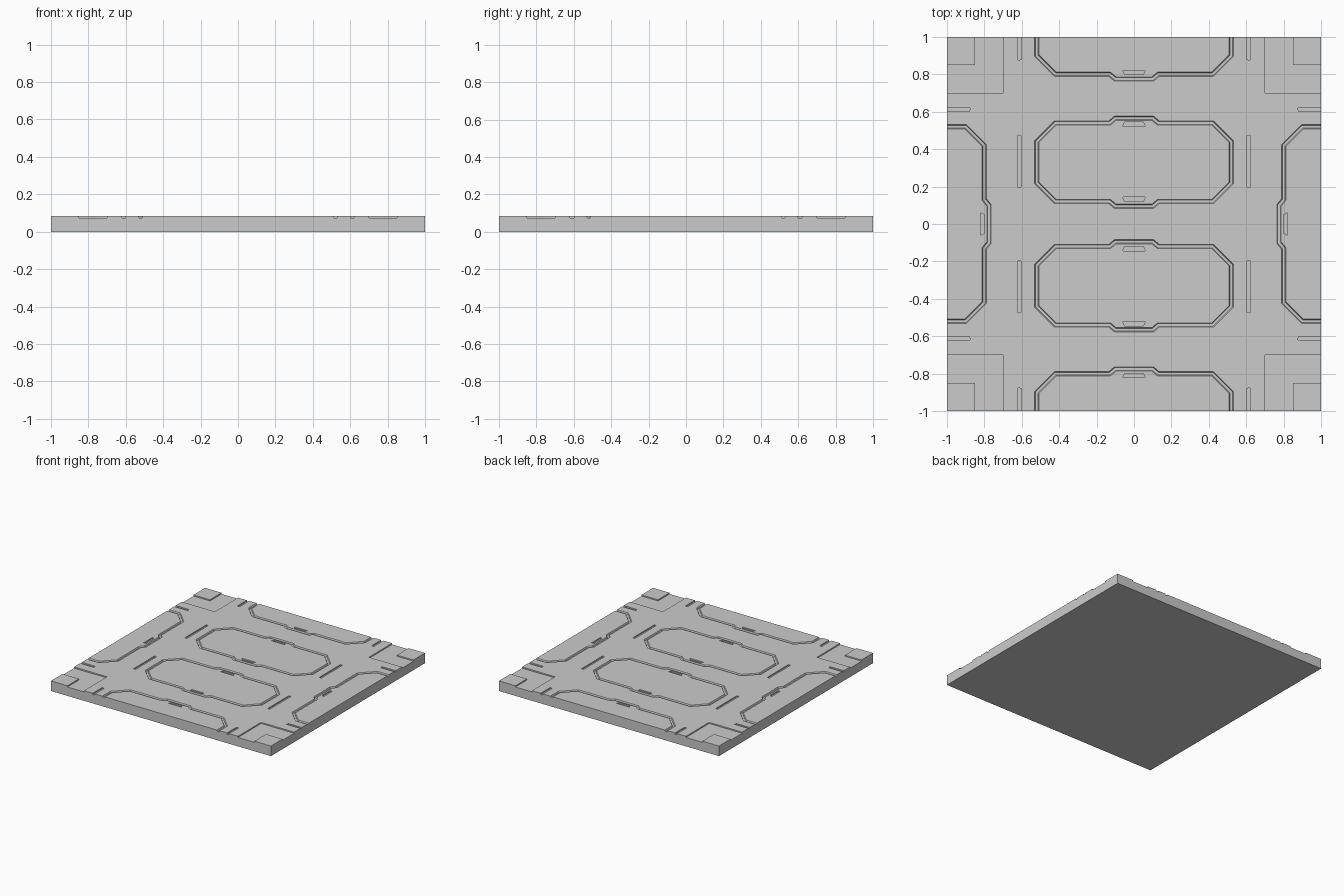
import bpy, bmesh, math
from mathutils import Vector, Matrix

if "Cube" in bpy.data.objects:
    bpy.data.objects.remove(bpy.data.objects["Cube"])

TOP = 0.083     # deck height
DEPTH = 0.01    # depth of all recesses
cut = bmesh.new()


def prism(pts):
    """Straight-walled recess with the given plan outline."""
    rings = [[cut.verts.new((p[0], p[1], z)) for p in pts] for z in (TOP - DEPTH, TOP + 0.02)]
    cut.faces.new(rings[0])
    cut.faces.new(rings[1])
    n = len(pts)
    for i in range(n):
        j = (i + 1) % n
        cut.faces.new((rings[0][i], rings[0][j], rings[1][j], rings[1][i]))


def groove(pts, closed=False):
    """Narrow channel with slanted walls following a path."""
    p = [Vector(q) for q in pts]
    n = len(p)
    section = ((-0.014, DEPTH * 0.5), (0.014, DEPTH * 0.5), (0.007, -DEPTH), (-0.007, -DEPTH))
    rings = []
    for i in range(n):
        before = p[i] - p[i - 1] if closed or i > 0 else p[1] - p[0]
        after = p[(i + 1) % n] - p[i] if closed or i < n - 1 else before
        n1 = Vector((-before.y, before.x)).normalized()
        n2 = Vector((-after.y, after.x)).normalized()
        m = (n1 + n2) / (1 + n1.dot(n2))
        rings.append([cut.verts.new((*(p[i] + m * s), TOP + z)) for s, z in section])
    for i in range(n if closed else n - 1):
        a, b = rings[i], rings[(i + 1) % n]
        for k in range(4):
            cut.faces.new((a[k], a[(k + 1) % 4], b[(k + 1) % 4], b[k]))
    if not closed:
        cut.faces.new(rings[0])
        cut.faces.new(rings[-1])


def turned(pts, k, flip=1):
    r = Matrix.Rotation(k * math.pi / 2, 2)
    return [r @ Vector((x * flip, y)) for x, y in pts]


# Features repeated on all four sides
half_panel = [(0.52, 1.05), (0.52, 0.90), (0.42, 0.80), (0.13, 0.80), (0.10, 0.775)]
half_panel += [(-x, y) for x, y in reversed(half_panel)]
for k in range(4):
    groove(turned(half_panel, k))
    prism(turned([(-0.05, 0.80), (0.05, 0.80), (0.06, 0.82), (-0.06, 0.82)], k))
    prism(turned([(0.70, 0.70), (1.1, 0.70), (1.1, 0.85), (0.85, 0.85),
                  (0.85, 1.1), (0.70, 1.1)], k))
    for flip in (1, -1):
        prism(turned([(0.60, 1.1), (0.60, 0.88), (0.62, 0.875), (0.62, 1.1)], k, flip))

# Two long octagonal panels and their slots
for s in (1, -1):
    upper = [(0.52, 0.44), (0.42, 0.54), (0.13, 0.54), (0.10, 0.565)]
    lower = [(0.52, 0.22), (0.42, 0.12), (0.13, 0.12), (0.10, 0.095)]
    ring = upper + [(-x, y) for x, y in reversed(upper)]
    ring += [(-x, y) for x, y in lower] + list(reversed(lower))
    groove([(x, s * y) for x, y in ring], closed=True)
    # keep the small slots just clear of the channels they sit beside
    for a, b in ((0.545, 0.522), (0.12, 0.143)):
        prism([(-0.05, s * a), (0.05, s * a), (0.06, s * b), (-0.06, s * b)])
    for t in (1, -1):
        prism([(t * 0.60, s * 0.20), (t * 0.60, s * 0.47),
               (t * 0.62, s * 0.475), (t * 0.62, s * 0.195)])

bmesh.ops.recalc_face_normals(cut, faces=cut.faces)
mesh = bpy.data.meshes.new("recess_cutter")
cut.to_mesh(mesh)
cut.free()
cutter = bpy.data.objects.new("recess_cutter", mesh)
bpy.context.collection.objects.link(cutter)

# Square slab
bpy.ops.mesh.primitive_cube_add(size=1, location=(0, 0, TOP / 2))
slab = bpy.context.object
slab.name = "floor_panel"
slab.scale = (2, 2, TOP)
bpy.ops.object.transform_apply(location=True, rotation=False, scale=True)

mod = slab.modifiers.new("recesses", "BOOLEAN")
mod.operation = "DIFFERENCE"
mod.solver = "EXACT"
mod.object = cutter
bpy.ops.object.modifier_apply(modifier=mod.name)
bpy.data.objects.remove(cutter, do_unlink=True)
